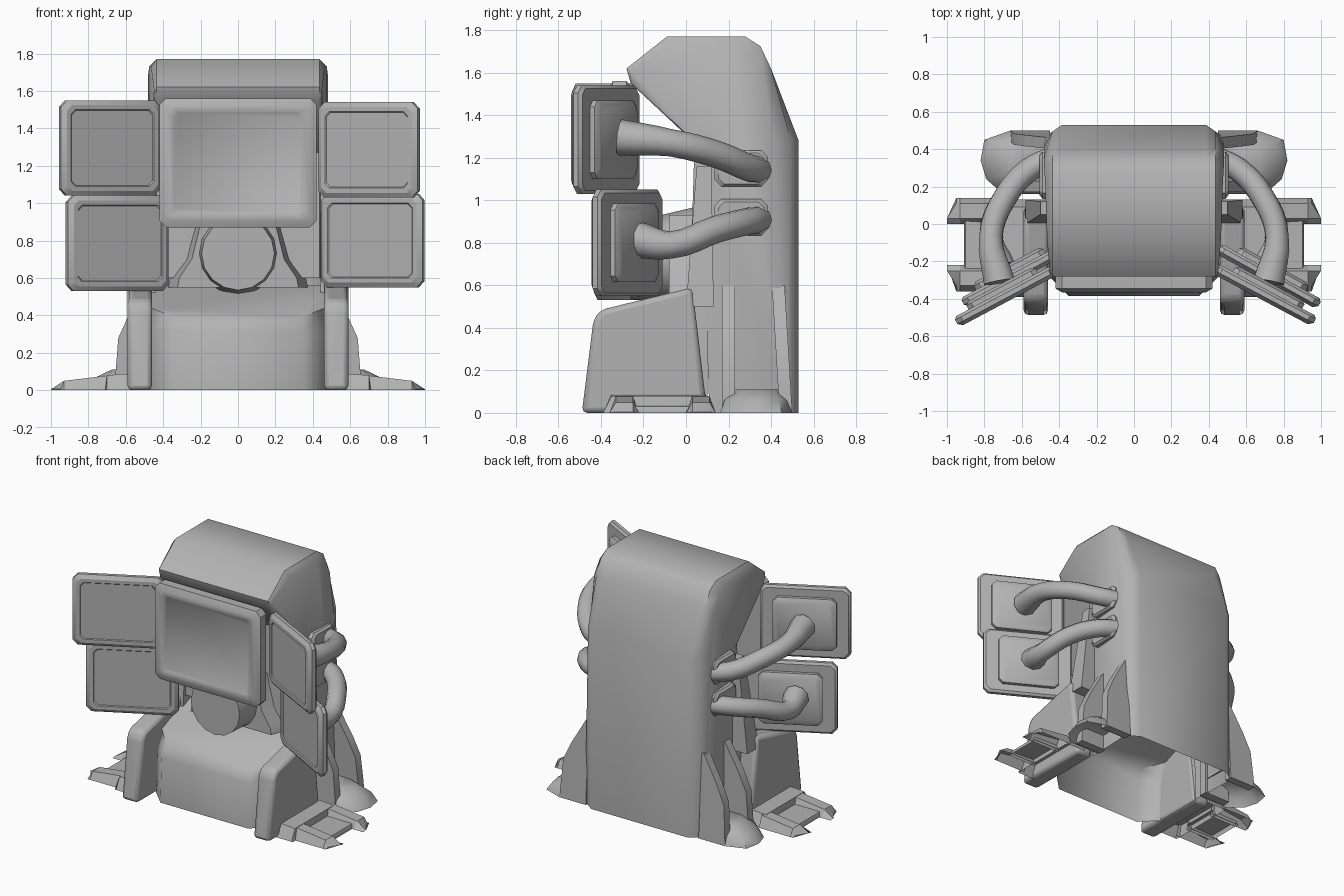
import bpy, bmesh, math
from mathutils import Matrix

cube = bpy.data.objects.get("Cube")
if cube:
    bpy.data.objects.remove(cube)

grey = bpy.data.materials.new("plain grey")
grey.use_nodes = True
GREY = (0.45, 0.45, 0.45, 1)
grey.diffuse_color = GREY
grey.node_tree.nodes["Principled BSDF"].inputs["Base Color"].default_value = GREY


def finish(obj, angle):
    """Give the object its colour and smooth shading with sharp edges."""
    obj.data.materials.clear()
    obj.data.materials.append(grey)
    bpy.ops.object.select_all(action='DESELECT')
    obj.select_set(True)
    bpy.context.view_layer.objects.active = obj
    bpy.ops.object.shade_smooth_by_angle(angle=math.radians(angle))


def loft(name, rings, caps=(True, True), skip=(), matrix=None, bevel=0, angle=32):
    """Join equal-length rings of points; skip drops the listed side strips."""
    bm = bmesh.new()
    loops = [[bm.verts.new(p) for p in ring] for ring in rings]
    n = len(loops[0])
    for a, b in zip(loops, loops[1:]):
        for i in range(n):
            if i not in skip:
                j = (i + 1) % n
                bm.faces.new((a[i], a[j], b[j], b[i]))
    for cap, ring in zip(caps, (loops[0], loops[-1])):
        if cap:
            bm.faces.new(ring)
    bmesh.ops.recalc_face_normals(bm, faces=bm.faces)
    if matrix:
        bm.transform(matrix)
    mesh = bpy.data.meshes.new(name)
    bm.to_mesh(mesh)
    bm.free()
    obj = bpy.data.objects.new(name, mesh)
    bpy.context.collection.objects.link(obj)
    if bevel:
        mod = obj.modifiers.new("bevel", 'BEVEL')
        mod.width, mod.segments, mod.limit_method = bevel, 2, 'ANGLE'
    finish(obj, angle)


def side_slice(x, profile):
    return [(x, y, z) for y, z in profile]


def rect(w, h, cut, y):
    """Rectangle with cut corners in the xz plane."""
    w, h = w / 2, h / 2
    return [(x, y, z) for x, z in (
        (cut - w, -h), (w - cut, -h), (w, cut - h), (w, h - cut),
        (w - cut, h), (cut - w, h), (-w, h - cut), (-w, cut - h))]


# Tall hooded body, narrower across the back and open underneath
core = [(0.06, 0), (0.02, 0.6), (0.04, 1.27), (-0.26, 1.55), (-0.28, 1.62), (-0.09, 1.77),
        (0.28, 1.77), (0.35, 1.725), (0.4, 1.62), (0.53, 1.28), (0.53, 0)]
shoulder = [(min(y, 0.495), z) for y, z in core]
edge = [(0.46, 0.11, 0), (0.46, 0.09, 0.6), (0.46, 0.1, 1.22), (0.445, -0.25, 1.55),
        (0.45, -0.26, 1.61), (0.465, -0.08, 1.73), (0.475, 0.22, 1.73), (0.48, 0.3, 1.69),
        (0.48, 0.36, 1.6), (0.48, 0.41, 1.27), (0.475, 0.47, 0)]
half = [edge, side_slice(0.435, shoulder), side_slice(0.385, core)]
mirrored = [[(-x, y, z) for x, y, z in ring] for ring in half]
loft("body", mirrored + half[::-1], skip=(0, 10), angle=42)


# Console base with cut front corners, open underneath
def plan(z, front, half_width):
    return [(-half_width, 0.1, z), (-half_width, front + 0.12, z),
            (0.12 - half_width, front, z), (half_width - 0.12, front, z),
            (half_width, front + 0.12, z), (half_width, 0.1, z)]

sloped = [(x, y, 0.39 + 0.17 * (y + 0.33) / 0.43) for x, y, z in plan(0, -0.33, 0.46)]
loft("console_base", [plan(0, -0.385, 0.47), plan(0.32, -0.37, 0.47), sloped],
     caps=(False, True), skip=(5,), angle=50)

# Round neck on a flared pedestal
pedestal = [(-0.34, 0.55), (0.34, 0.55), (0.33, 0.6), (0.26, 0.7), (0.2, 0.93),
            (-0.2, 0.93), (-0.26, 0.7), (-0.33, 0.6)]
loft("pedestal", [[(x * s, y, z) for x, z in pedestal] for y, s in ((-0.08, 0.95), (0.08, 1.1))])


def circle(r, y, z):
    return [(r * math.cos(a), y, z + r * math.sin(a))
            for a in (math.tau * i / 16 for i in range(16))]

loft("neck", [circle(0.23, 0.05, 0.74), circle(0.2, -0.12, 0.73), circle(0.195, -0.26, 0.73)])


def screen(name, w, h, where, yaw=0, depth=0.06, margin=0.05):
    """Bevelled monitor with a recessed panel."""
    m = Matrix.Translation(where) @ Matrix.Rotation(math.radians(yaw), 4, 'Z')
    f = depth / 2
    loft(name, [rect(w - 0.03, h - 0.03, 0.03, f), rect(w, h, 0.035, f - 0.015),
                rect(w, h, 0.035, 0.02 - f), rect(w - margin, h - margin, 0.03, -f),
                rect(w - margin * 2, h - margin * 2, 0.025, -f),
                rect(w - margin * 2.2, h - margin * 2.2, 0.025, 0.006 - f)], matrix=m)
    return m


def side_screen(name, w, h, where, yaw):
    """Monitor with a stepped mounting plate behind."""
    m = screen(name, w, h, where, yaw)
    loft(name + "_back_plate", [rect(0.42, 0.37, 0.03, 0.025), rect(0.42, 0.37, 0.03, 0.055),
                                rect(0.38, 0.33, 0.03, 0.07)], matrix=m)


def arm(name, points):
    """Bent tube, flared where it meets the monitor."""
    curve = bpy.data.curves.new(name, 'CURVE')
    curve.dimensions = '3D'
    curve.bevel_depth, curve.bevel_resolution, curve.resolution_u = 0.064, 3, 4
    curve.use_fill_caps = True
    spline = curve.splines.new('BEZIER')
    spline.bezier_points.add(len(points) - 1)
    for i, (bp, p) in enumerate(zip(spline.bezier_points, points)):
        bp.co = p
        bp.handle_left_type = bp.handle_right_type = 'AUTO'
        bp.radius = 1.35 if i == len(points) - 1 else 1
    obj = bpy.data.objects.new(name, curve)
    bpy.context.collection.objects.link(obj)
    bpy.ops.object.select_all(action='DESELECT')
    obj.select_set(True)
    bpy.context.view_layer.objects.active = obj
    bpy.ops.object.convert(target='MESH')
    finish(bpy.context.view_layer.objects.active, 45)


# Monitors
screen("centre_screen", 0.84, 0.69, (0, -0.315, 1.215), depth=0.1, margin=0.07)
loft("centre_mount", [rect(0.4, 0.36, 0.05, -0.27), rect(0.3, 0.3, 0.05, -0.23)],
     matrix=Matrix.Translation((0, 0, 1.1)))
side_screen("left_upper_screen", 0.6, 0.51, (0.7, -0.38, 1.285), -28)
side_screen("left_lower_screen", 0.62, 0.5, (0.72, -0.28, 0.8), -29)
side_screen("right_upper_screen", 0.6, 0.51, (-0.685, -0.385, 1.295), 28)
side_screen("right_lower_screen", 0.61, 0.51, (-0.645, -0.28, 0.785), 28)

# Side outlines of the front leg and the post behind it
leg = [(-0.49, 0), (-0.435, 0.44), (-0.4, 0.485), (0.03, 0.59), (0.1, 0)]
post = [(0.0, 0.5), (0.05, 1.16), (0.12, 1.16), (0.13, 0.5)]
# Half outline of the rear foot from above, and of the fins from the front
heel = [(0, -0.18), (0.24, -0.18), (0.33, -0.1), (0.36, 0), (0.34, 0.11), (0.2, 0.16), (0, 0.16)]
fin = [(0.45, 0), (0.66, 0), (0.655, 0.09), (0.64, 0.28), (0.58, 0.41), (0.47, 0.6), (0.45, 0.6)]

for side, s in (("left", 1), ("right", -1)):
    # Arms and their sockets
    for level, za, zb, back in (("upper", 1.14, 1.295, 0), ("lower", 0.91, 0.815, 0.08)):
        rise = zb - za
        arm(f"{side}_{level}_arm", [
            (s * 0.44, 0.35, za), (s * 0.56, 0.29, za + rise * 0.1),
            (s * 0.69, 0.14, za + rise * 0.5), (s * 0.765, -0.07, zb - 0.025),
            (s * 0.72, back - 0.31, zb)])
        loft(f"{side}_{level}_socket", [
            [(s * x, 0.26 + y * k, za + 0.01 + z * k) for y, _, z in rect(0.25, 0.17, 0.03, 0)]
            for x, k in ((0.45, 1), (0.49, 1), (0.505, 0.85))])

    # Front leg and the post rising behind it
    loft(f"{side}_front_leg", [side_slice(s * x, leg) for x in (0.46, 0.59)], bevel=0.025)
    loft(f"{side}_post", [side_slice(s * 0.44, post),
                          [(s * (0.58 if z < 1 else 0.5), y, z) for y, z in post]])

    # Forked front foot: hollow sloping blocks, the prongs longest on their inner sides
    def block(part, xs, tips, ys, heights, trim):
        y0, y1 = ys
        rings = [[(s * x, y0, 0), (s * x, y1, 0), (s * x, y1 - trim, h), (s * x, y0 + trim, h)]
                 for x, h in zip(xs, heights)]
        ta, tb = tips
        rings.append([(s * ta, y0, 0), (s * tb, y1, 0),
                      (s * tb, y1 - trim, 0.005), (s * ta, y0 + trim, 0.005)])
        loft(f"{side}_{part}", rings, caps=(False, True), skip=(0,), angle=25)

    block("front_foot", (0.55, 0.7), (0.71, 0.71), (-0.39, 0.13), (0.09, 0.08), 0.04)
    block("front_prong", (0.68, 0.93), (0.95, 1.0), (-0.36, -0.22), (0.08, 0.05), 0.03)
    block("rear_prong", (0.68, 0.93), (1.0, 0.95), (0.0, 0.14), (0.08, 0.05), 0.03)
    block("foot_plate", (0.68, 0.9), (0.91, 0.91), (-0.25, 0.03), (0.035, 0.03), 0.01)

    # Rounded hollow rear foot
    loft(f"{side}_rear_foot", [[(s * (0.46 + x * k), 0.34 + y * k, z) for x, y in heel]
                               for k, z in ((1, 0), (0.88, 0.06), (0.6, 0.11))],
         caps=(False, True), skip=(6,), angle=45)

    # Pair of tapering fins above the rear foot
    for place, y0, y1, lean in (("front", 0.17, 0.23, 0), ("rear", 0.44, 0.5, -0.06)):
        loft(f"{side}_{place}_fin", [[(s * x, y + lean * z, z) for x, z in fin]
                                     for y in (y0, y1)])
